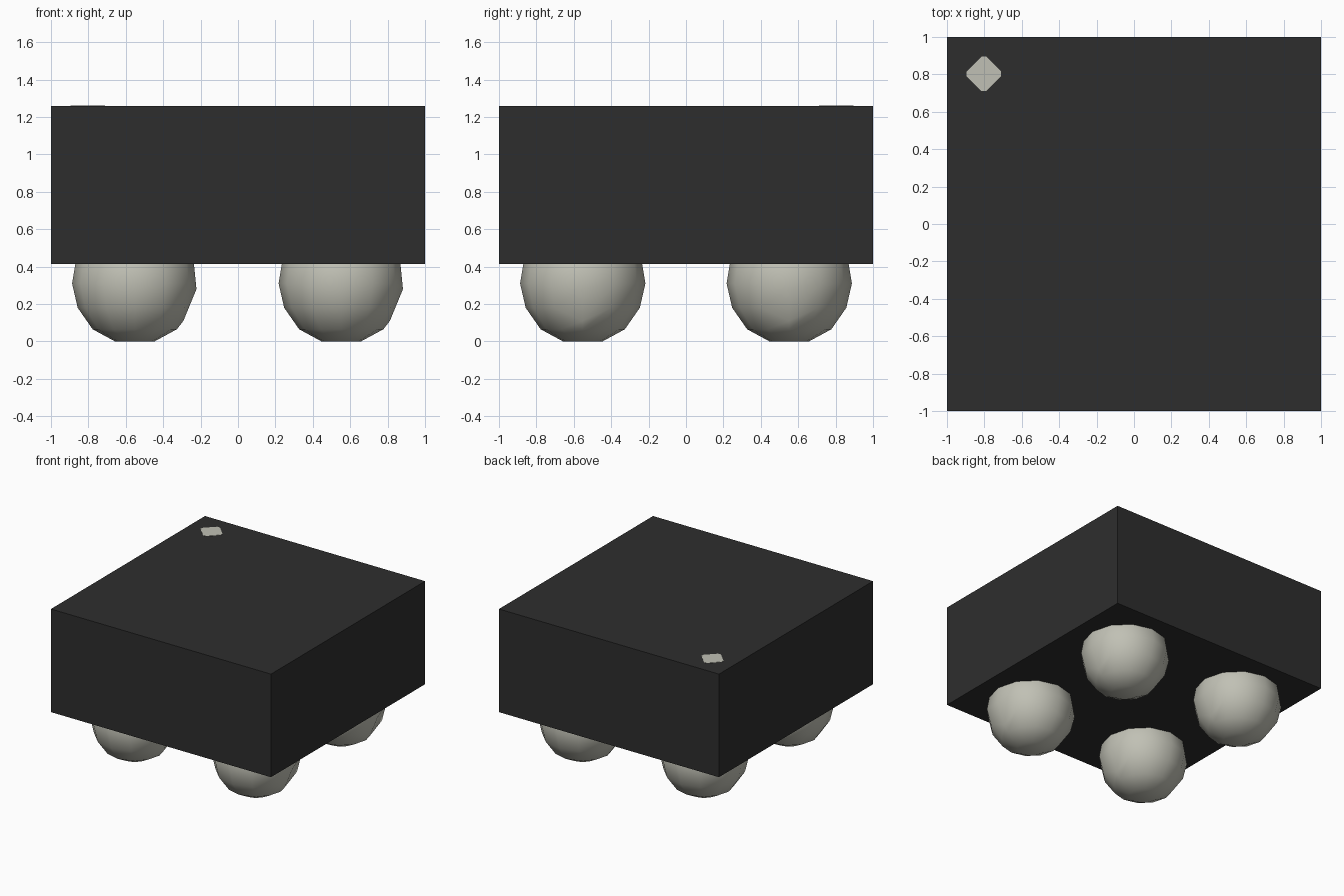
import bpy
import bmesh
import math

cube = bpy.data.objects.get("Cube")
if cube:
    bpy.data.objects.remove(cube, do_unlink=True)


def material(name, colour):
    mat = bpy.data.materials.new(name)
    mat.use_nodes = True
    mat.diffuse_color = (*colour, 1)
    bsdf = mat.node_tree.nodes["Principled BSDF"]
    bsdf.inputs["Base Color"].default_value = (*colour, 1)
    return mat


def make_object(name, bm, mat, location=(0, 0, 0)):
    bmesh.ops.recalc_face_normals(bm, faces=bm.faces)
    mesh = bpy.data.meshes.new(name)
    bm.to_mesh(mesh)
    bm.free()
    mesh.materials.append(mat)
    obj = bpy.data.objects.new(name, mesh)
    obj.location = location
    bpy.context.collection.objects.link(obj)
    return obj


charcoal = material("charcoal", (0.027, 0.027, 0.027))
solder = material("pale grey", (0.53, 0.53, 0.46))

BOTTOM, TOP = 0.413, 1.26

# Package body
bm = bmesh.new()
bmesh.ops.create_cube(bm, size=1)
bmesh.ops.scale(bm, vec=(2, 2, TOP - BOTTOM), verts=bm.verts)
make_object("package_body", bm, charcoal, (0, 0, (TOP + BOTTOM) / 2))

# Corner marker: a diamond with clipped points, as a thin plate
bm = bmesh.new()
ring = []
for i in range(4):
    for side in (-0.13, 0.13):
        a = i * math.pi / 2 + side
        ring.append(bm.verts.new((0.093 * math.cos(a), 0.093 * math.sin(a), 0)))
face = bm.faces.new(ring)
top = bmesh.ops.extrude_face_region(bm, geom=[face])
bmesh.ops.translate(bm, vec=(0, 0, 0.004),
                    verts=[v for v in top["geom"] if isinstance(v, bmesh.types.BMVert)])
make_object("corner_marker", bm, solder, (-0.803, 0.803, TOP - 0.002))

# Solder balls: faceted rings with a flat base and a chipped +x side
PROFILE = [(0.105, 0), (0.225, 0.065), (0.305, 0.18), (0.335, 0.31),
           (0.315, 0.43), (0.24, 0.56)]
CHIP = {2: (0.26, 0.11), 3: (0.33, 0.28)}
SIDES = 12


def solder_ball(name, x, y):
    bm = bmesh.new()
    rings = []
    for level, point in enumerate(PROFILE):
        ring = []
        for i in range(SIDES):
            r, z = CHIP.get(level, point) if i == 0 else point
            a = i * math.tau / SIDES
            ring.append(bm.verts.new((r * math.cos(a), r * math.sin(a), z)))
        rings.append(ring)
    for low, high in zip(rings, rings[1:]):
        for i in range(SIDES):
            j = (i + 1) % SIDES
            bm.faces.new((low[i], low[j], high[j], high[i]))
    bm.faces.new(rings[0])
    bm.faces.new(rings[-1])
    ball = make_object(name, bm, solder, (x, y, 0))
    bpy.ops.object.select_all(action="DESELECT")
    ball.select_set(True)
    bpy.context.view_layer.objects.active = ball
    bpy.ops.object.shade_smooth_by_angle(angle=math.radians(32))


for x, side in ((0.552, "left"), (-0.552, "right")):
    for y, end in ((-0.552, "front"), (0.552, "back")):
        solder_ball(f"solder_ball_{end}_{side}", x, y)
